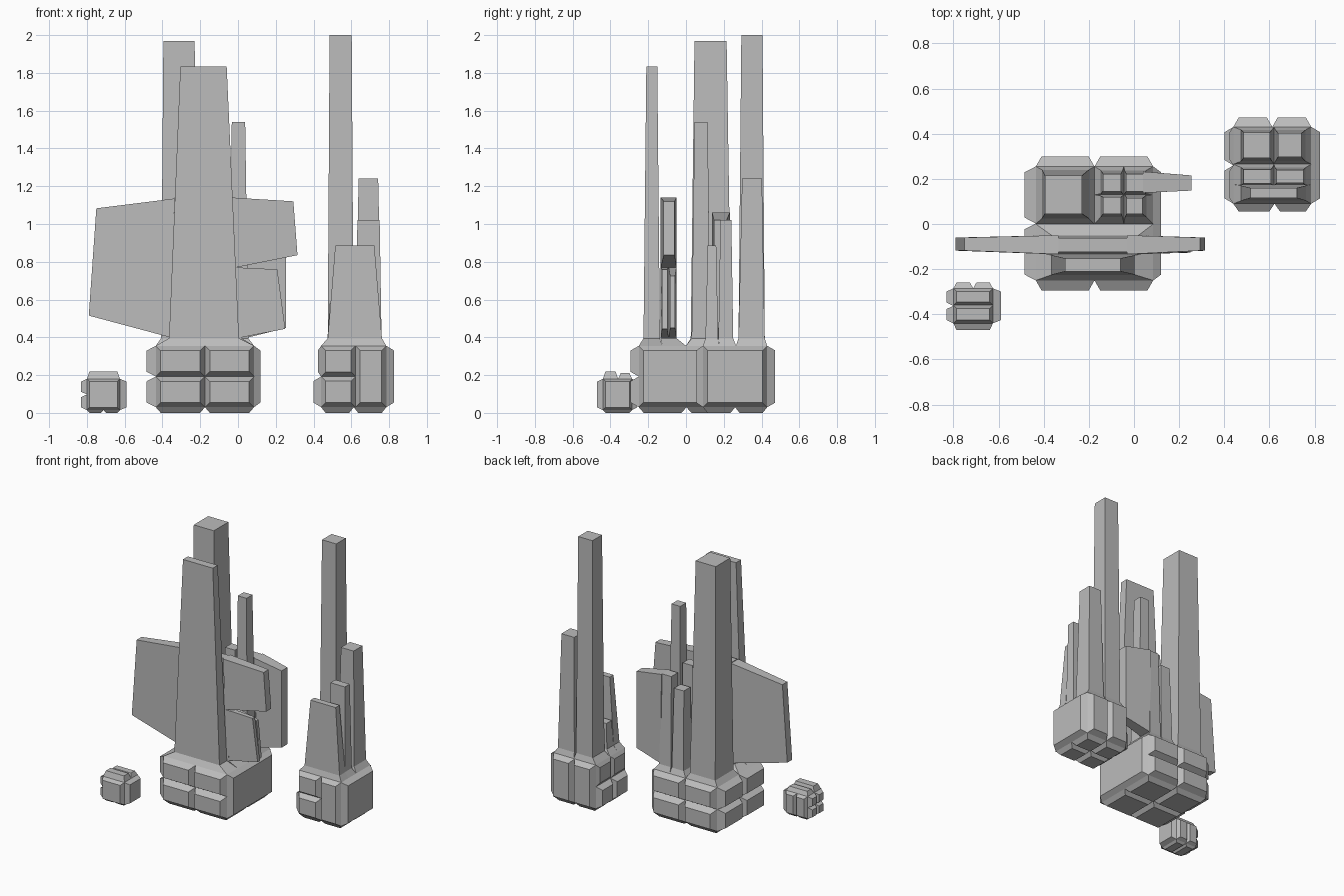
import bpy
import bmesh
from mathutils import Vector

cube = bpy.data.objects.get("Cube")
if cube:
    bpy.data.objects.remove(cube, do_unlink=True)

grey = bpy.data.materials.new("plain_grey")
grey.use_nodes = True
grey.diffuse_color = (0.5, 0.5, 0.5, 1)
grey.node_tree.nodes["Principled BSDF"].inputs["Base Color"].default_value = (0.5, 0.5, 0.5, 1)


def build(name, lofts):
    """One object from a list of lofts, each a stack of four-point rings."""
    bm = bmesh.new()
    for rings in lofts:
        loops = [[bm.verts.new(p) for p in ring] for ring in rings]
        bm.faces.new(loops[0])
        bm.faces.new(loops[-1])
        for a, b in zip(loops, loops[1:]):
            for i in range(4):
                j = (i + 1) % 4
                bm.faces.new((a[i], a[j], b[j], b[i]))
    bmesh.ops.recalc_face_normals(bm, faces=bm.faces)
    mesh = bpy.data.meshes.new(name)
    bm.to_mesh(mesh)
    bm.free()
    mesh.materials.append(grey)
    obj = bpy.data.objects.new(name, mesh)
    bpy.context.collection.objects.link(obj)
    return obj


def rect(x0, x1, y0, y1, z):
    return [(x0, y0, z), (x1, y0, z), (x1, y1, z), (x0, y1, z)]


def panel(lo, hi, axis, sign, cell, height, inset):
    """Raised chamfered panel on part of one side of a box."""
    u, v = [k for k in range(3) if k != axis]

    def ring(lift, shrink):
        pts = []
        for a, b in ((0, 2), (1, 2), (1, 3), (0, 3)):
            p = Vector()
            p[axis] = hi[axis] + lift if sign > 0 else lo[axis] - lift
            p[u] = lo[u] + (hi[u] - lo[u]) * cell[a] + (shrink if a == 0 else -shrink)
            p[v] = lo[v] + (hi[v] - lo[v]) * cell[b] + (shrink if b == 2 else -shrink)
            pts.append(p)
        return pts
    return [ring(0, 0), ring(height, inset)]


def grid(nu, nv):
    return [(i / nu, (i + 1) / nu, j / nv, (j + 1) / nv)
            for i in range(nu) for j in range(nv)]


def base(name, lo, hi, sides, inset):
    lofts = [[rect(lo[0], hi[0], lo[1], hi[1], z) for z in (lo[2], hi[2])]]
    for axis, sign, cells, height in sides:
        lofts += [panel(lo, hi, axis, sign, c, height, inset) for c in cells]
    build(name, lofts)


def tower(name, cell, foot, top, height, z0=0.355, z1=0.395):
    """Flared foot followed by a tapering shaft."""
    build(name, [[rect(*cell, z0), rect(*foot, z1), rect(*top, height)]])


def wing(name, inner, outer, y_in, y_out):
    """Flat blade; inner and outer are (x, z) of the bottom and top corners."""
    rings = []
    for (b, t), (y0, y1) in ((inner, y_in), (outer, y_out)):
        rings.append([(b[0], y0, b[1]), (b[0], y1, b[1]), (t[0], y1, t[1]), (t[0], y0, t[1])])
    build(name, [rings])


one, four, columns, rows = grid(1, 1), grid(2, 2), grid(2, 1), grid(1, 2)

# Bases with raised panels
base("main_base", (-0.435, -0.25, 0.03), (0.085, 0.255, 0.355),
     [(0, -1, four, 0.05), (0, 1, one, 0.035), (1, -1, four, 0.045),
      (1, 1, four, 0.045), (2, -1, four, 0.03)], 0.026)
base("side_base", (0.44, 0.09, 0.03), (0.785, 0.43, 0.355),
     [(0, -1, [(0, 0.5, 0, 0.5), (0.5, 1, 0, 0.5)], 0.04),
      (0, -1, [(0, 0.5, 0.5, 1), (0.5, 1, 0.5, 1)], 0.017),
      (0, 1, one, 0.04),
      (1, -1, [(0, 0.53, 0, 0.5), (0, 0.53, 0.5, 1), (0.53, 1, 0, 1)], 0.035),
      (1, 1, columns, 0.042), (2, -1, four, 0.03)], 0.024)
base("small_base", (-0.8, -0.44, 0.015), (-0.625, -0.285, 0.18),
     [(0, -1, four, 0.03), (0, 1, one, 0.035), (1, -1, one, 0.03),
      (1, 1, columns, 0.025), (2, -1, columns, 0.015),
      (2, 1, [(0, 1, 0, 0.52)], 0.04), (2, 1, [(0, 1, 0.52, 1)], 0.03)], 0.014)

# Main group towers
tower("front_tower", (-0.435, 0.085, -0.25, -0.125), (-0.365, 0.005, -0.225, -0.138),
      (-0.305, -0.06, -0.21, -0.152), 1.835)
tower("wing_tower", (-0.435, 0.085, -0.125, 0.0), (-0.365, 0.02, -0.135, -0.05),
      (-0.335, -0.03, -0.123, -0.063), 1.14)
tower("back_tall_tower", (-0.435, -0.175, 0.0, 0.255), (-0.408, -0.2, 0.025, 0.24),
      (-0.395, -0.23, 0.045, 0.215), 1.97)
tower("back_slim_tower", (-0.045, 0.085, 0.0, 0.13), (-0.04, 0.055, 0.03, 0.128),
      (-0.033, 0.038, 0.045, 0.115), 1.54)
tower("inner_slim_tower", (-0.175, -0.045, 0.0, 0.13), (-0.148, -0.05, 0.03, 0.125),
      (-0.137, -0.057, 0.045, 0.12), 1.13)
tower("rear_slim_tower", (-0.175, -0.045, 0.13, 0.255), (-0.148, -0.05, 0.133, 0.238),
      (-0.137, -0.057, 0.145, 0.222), 0.98)
tower("rear_blade_tower", (-0.045, 0.085, 0.13, 0.255), (-0.042, 0.055, 0.133, 0.238),
      (-0.035, 0.04, 0.145, 0.222), 1.06)

# Blades growing sideways from the towers
blade_in, blade_out = (-0.134, -0.05), (-0.118, -0.06)
wing("right_wing", ((-0.36, 0.4), (-0.335, 1.135)), ((-0.79, 0.515), (-0.75, 1.083)),
     blade_in, blade_out)
wing("left_upper_wing", ((-0.01, 0.77), (-0.03, 1.14)), ((0.315, 0.835), (0.293, 1.12)),
     blade_in, blade_out)
wing("left_lower_wing_front", ((0.005, 0.397), (-0.01, 0.77)), ((0.25, 0.445), (0.208, 0.76)),
     (-0.134, -0.092), (-0.127, -0.099))
wing("left_lower_wing_back", ((0.005, 0.397), (-0.01, 0.77)), ((0.235, 0.45), (0.21, 0.725)),
     (-0.092, -0.05), (-0.084, -0.058))
wing("rear_wing", ((0.045, 0.397), (0.04, 1.06)), ((0.255, 0.45), (0.255, 1.02)),
     (0.138, 0.232), (0.148, 0.215))

# Side group towers
tower("side_tall_tower", (0.44, 0.62, 0.265, 0.43), (0.475, 0.612, 0.278, 0.417),
      (0.485, 0.602, 0.293, 0.405), 2.0)
tower("side_back_tower", (0.62, 0.785, 0.265, 0.43), (0.626, 0.76, 0.278, 0.417),
      (0.638, 0.742, 0.297, 0.402), 1.24)
tower("side_middle_left_tower", (0.62, 0.785, 0.175, 0.265), (0.624, 0.76, 0.172, 0.25),
      (0.632, 0.75, 0.182, 0.24), 1.02)
tower("side_middle_right_tower", (0.44, 0.62, 0.175, 0.265), (0.475, 0.614, 0.172, 0.25),
      (0.485, 0.606, 0.18, 0.242), 0.58)
tower("side_front_tower", (0.44, 0.785, 0.09, 0.175), (0.475, 0.762, 0.103, 0.17),
      (0.515, 0.722, 0.115, 0.16), 0.885)
